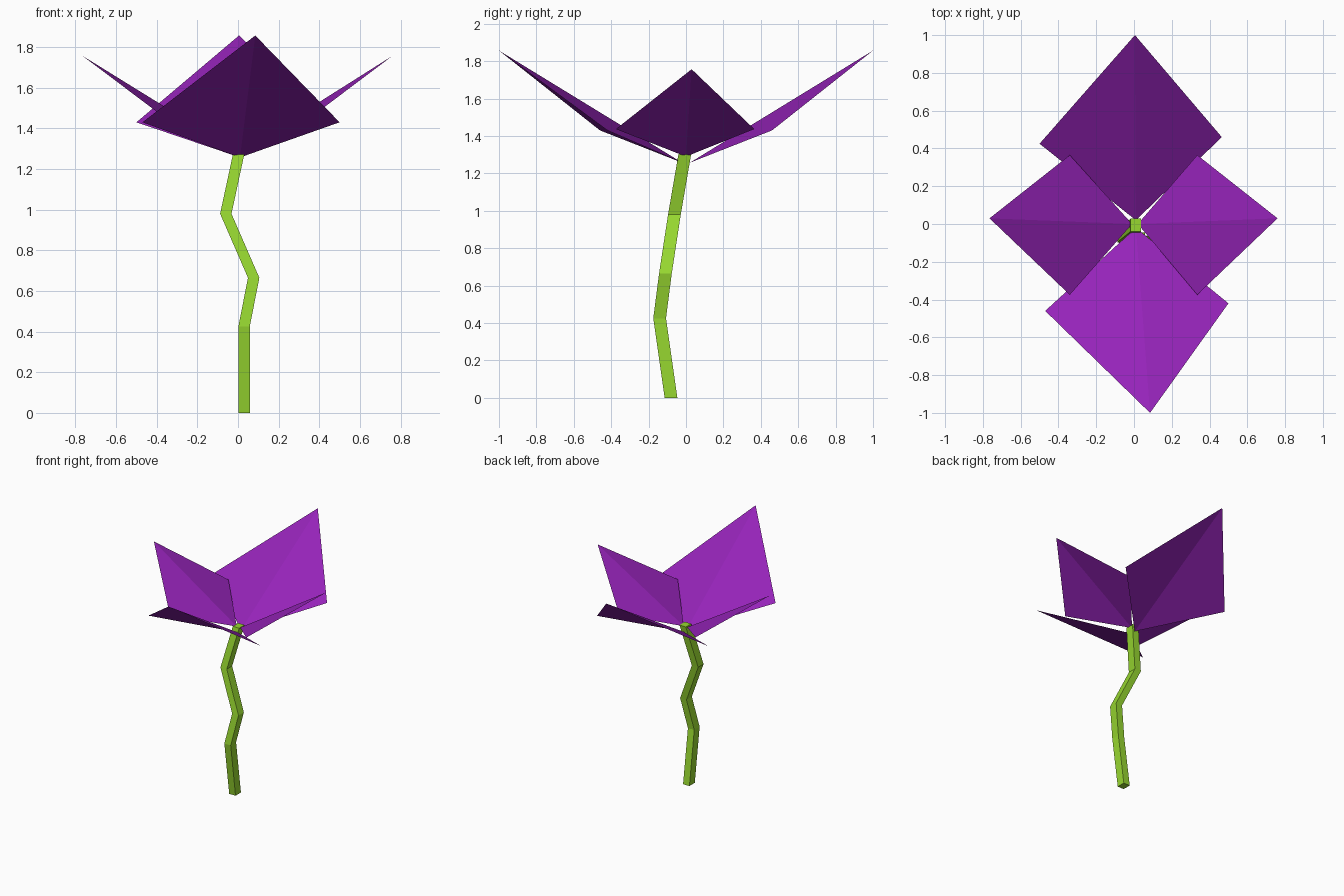
import bpy

if "Cube" in bpy.data.objects:
    bpy.data.objects.remove(bpy.data.objects["Cube"])


def material(name, color):
    mat = bpy.data.materials.new(name)
    mat.diffuse_color = color
    mat.use_nodes = True
    mat.node_tree.nodes["Principled BSDF"].inputs["Base Color"].default_value = mat.diffuse_color
    return mat


def mesh_object(name, verts, faces, mat):
    mesh = bpy.data.meshes.new(name)
    mesh.from_pydata(verts, [], faces)
    mesh.materials.append(mat)
    mesh.update()
    obj = bpy.data.objects.new(name, mesh)
    bpy.context.collection.objects.link(obj)
    return obj


purple = material("petal_purple", (0.30, 0.017, 0.48, 1))
green = material("stem_green", (0.31, 0.68, 0.03, 1))

# Stem: a square section swept along a crooked path
path = [(0.03, -0.08, 0.0), (0.03, -0.141, 0.425), (0.077, -0.11, 0.665),
        (-0.06, -0.062, 0.98), (0.01, -0.006, 1.305)]
hx, hy = 0.028, 0.034
verts = [(x + sx * hx, y + sy * hy, z) for x, y, z in path
         for sx, sy in ((-1, -1), (1, -1), (1, 1), (-1, 1))]
faces = [(3, 2, 1, 0)]
for r in range(len(path) - 1):
    for i in range(4):
        a, b = r * 4 + i, r * 4 + (i + 1) % 4
        faces.append((a, b, b + 4, a + 4))
top = 4 * (len(path) - 1)
faces.append((top, top + 1, top + 2, top + 3))
mesh_object("stem", verts, faces, green)

# Petals: thin kites creased along the base-to-tip line (base, corner, tip, corner)
petals = {
    "petal_front": [(0.01, -0.02, 1.257), (-0.47, -0.46, 1.43), (0.085, -1.0, 1.857), (0.50, -0.42, 1.43)],
    "petal_back": [(0.01, 0.02, 1.257), (0.465, 0.46, 1.43), (0.005, 1.0, 1.857), (-0.50, 0.425, 1.43)],
    "petal_left": [(-0.01, 0.0, 1.29), (-0.34, 0.365, 1.437), (-0.765, 0.03, 1.757), (-0.34, -0.375, 1.437)],
    "petal_right": [(0.02, 0.0, 1.29), (0.335, -0.375, 1.437), (0.76, 0.03, 1.757), (0.335, 0.365, 1.437)],
}
for name, corners in petals.items():
    mesh_object(name, corners, [(0, 2, 1), (0, 3, 2)], purple)
